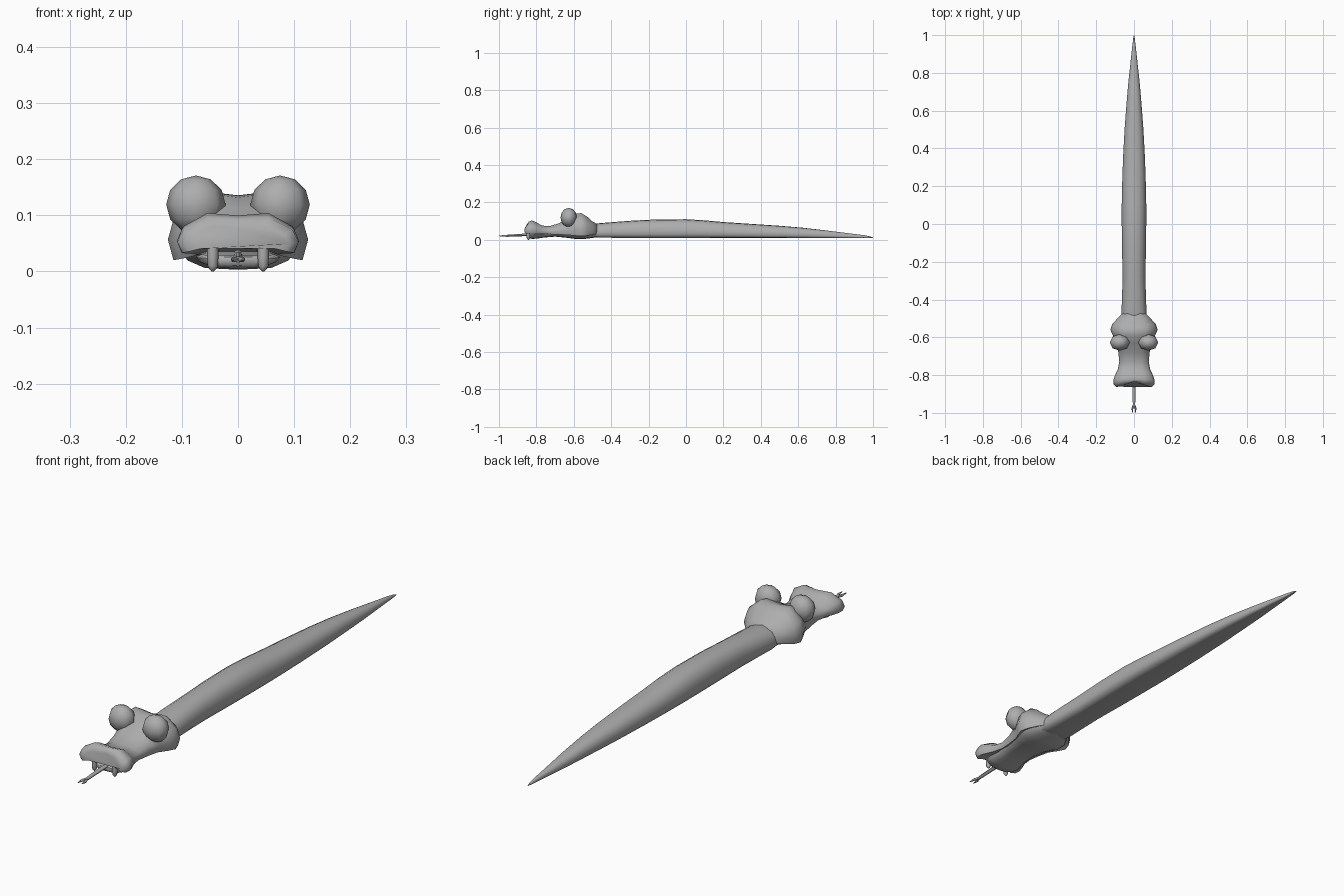
import bpy, bmesh, math
from mathutils import Vector

grey = bpy.data.materials.new("plain grey")
grey.diffuse_color = (0.42, 0.42, 0.42, 1)


def finish(name, bm, angle=60):
    bmesh.ops.recalc_face_normals(bm, faces=bm.faces)
    me = bpy.data.meshes.new(name)
    bm.to_mesh(me)
    bm.free()
    ob = bpy.data.objects.new(name, me)
    bpy.context.collection.objects.link(ob)
    me.materials.append(grey)
    bpy.ops.object.select_all(action='DESELECT')
    ob.select_set(True)
    bpy.context.view_layer.objects.active = ob
    bpy.ops.object.shade_smooth_by_angle(angle=math.radians(angle))
    return ob


def loft(name, rings, angle=60):
    """Skin a list of equal-length point rings and cap the ends."""
    bm = bmesh.new()
    loops = [[bm.verts.new(p) for p in r] for r in rings]
    n = len(loops[0])
    for a, b in zip(loops, loops[1:]):
        for i in range(n):
            j = (i + 1) % n
            bm.faces.new((a[i], a[j], b[j], b[i]))
    bm.faces.new(loops[0])
    bm.faces.new(loops[-1])
    return finish(name, bm, angle)


def section(half, y, w, z0, z1, bow=0.0):
    """Mirror a half outline (fractions of width and height); bow pulls the middle back."""
    pts = [(u, v) for u, v in half]
    pts += [(-u, v) for u, v in reversed(half) if u > 0]
    return [(u * w, y + bow * (1 - abs(u)), z0 + v * (z1 - z0)) for u, v in pts]


def tube(name, path, sides=6):
    """Round rod through (x, y, z, radius) points running along y."""
    rings = [[(x + r * math.cos(2 * math.pi * i / sides), y,
               z + r * math.sin(2 * math.pi * i / sides)) for i in range(sides)]
             for x, y, z, r in path]
    return loft(name, rings)


# Body: flat-bellied, tapering to the tail tip
belly = [(0, 0), (0.55, 0), (0.86, 0.04), (0.98, 0.2), (1, 0.4), (0.92, 0.63),
         (0.74, 0.83), (0.42, 0.96), (0, 1)]
body = [(-0.57, .055, .03, .075), (-0.5, .064, .014, .085), (-0.46, .066, .011, .089),
        (-0.4, .064, .011, .094), (-0.28, .060, .01, .103), (-0.15, .063, .01, .109),
        (0, .065, .01, .110), (0.1, .065, .01, .104), (0.2, .063, .01, .095),
        (0.35, .058, .01, .085), (0.5, .050, .01, .075), (0.62, .041, .01, .065),
        (0.75, .030, .01, .050), (0.86, .018, .01, .036), (0.95, .008, .01, .025),
        (0.985, .004, .01, .018), (1.0, .001, .011, .013)]
loft("body", [section(belly, *r) for r in body])

# Upper head: wide cheeks, narrow bridge, flared snout with a notched lip
skull = [(0, 0.12), (0.72, 0.1), (0.92, 0), (1, 0.3), (0.9, 0.66), (0.5, 1), (0, 0.94)]
head = [(-0.475, .064, .030, .084, 0), (-0.50, .088, .028, .098, 0),
        (-0.53, .115, .022, .125, 0), (-0.56, .125, .020, .143, 0),
        (-0.59, .112, .022, .139, 0), (-0.63, .092, .026, .118, 0),
        (-0.68, .083, .028, .088, 0), (-0.73, .078, .030, .073, 0),
        (-0.77, .086, .032, .076, 0), (-0.80, .100, .032, .094, 0),
        (-0.825, .109, .033, .104, 0), (-0.85, .108, .033, .096, .016),
        (-0.864, .092, .036, .080, .028)]
loft("upper_head", [section(skull, *r) for r in head])

# Lower jaw
chin = [(0, 0), (0.6, 0.08), (0.92, 0.45), (1, 0.8), (0.85, 1), (0, 1)]
jaw = [(-0.46, .055, .016, .04), (-0.50, .075, .010, .045), (-0.54, .100, .005, .045),
       (-0.58, .098, .003, .04), (-0.63, .080, .010, .04), (-0.70, .066, .017, .04),
       (-0.76, .066, .012, .034), (-0.80, .075, .006, .031), (-0.825, .070, .005, .029),
       (-0.84, .045, .010, .026)]
loft("lower_jaw", [section(chin, *r) for r in jaw])

for s, side in ((-1, "left"), (1, "right")):
    # Faceted bulging eyes
    bm = bmesh.new()
    bmesh.ops.create_uvsphere(bm, u_segments=8, v_segments=6, radius=1)
    for v in bm.verts:
        v.co = Vector((v.co.x * .053 + s * .075, v.co.y * .044 - .627, v.co.z * .052 + .119))
    finish(side + "_eye", bm)

    # Fangs
    fang = [(.042, .010), (.025, .010), (.010, .009), (.004, .006), (.0, .002)]
    loft(side + "_fang", [[(s * .045 + r * math.cos(i * math.pi / 4),
                            -.843 + r * math.sin(i * math.pi / 4), z) for i in range(8)]
                          for z, r in fang])

    # Tongue fork
    tube(side + "_tongue_tip", [(s * .002, -.958, .021, .005), (s * .008, -.975, .021, .005),
                                (s * .009, -1.0, .021, .0015)])

# Tongue
tube("tongue", [(0, -.76, .030, .008), (0, -.85, .027, .008), (0, -.93, .023, .007),
                (0, -.966, .021, .006)])
